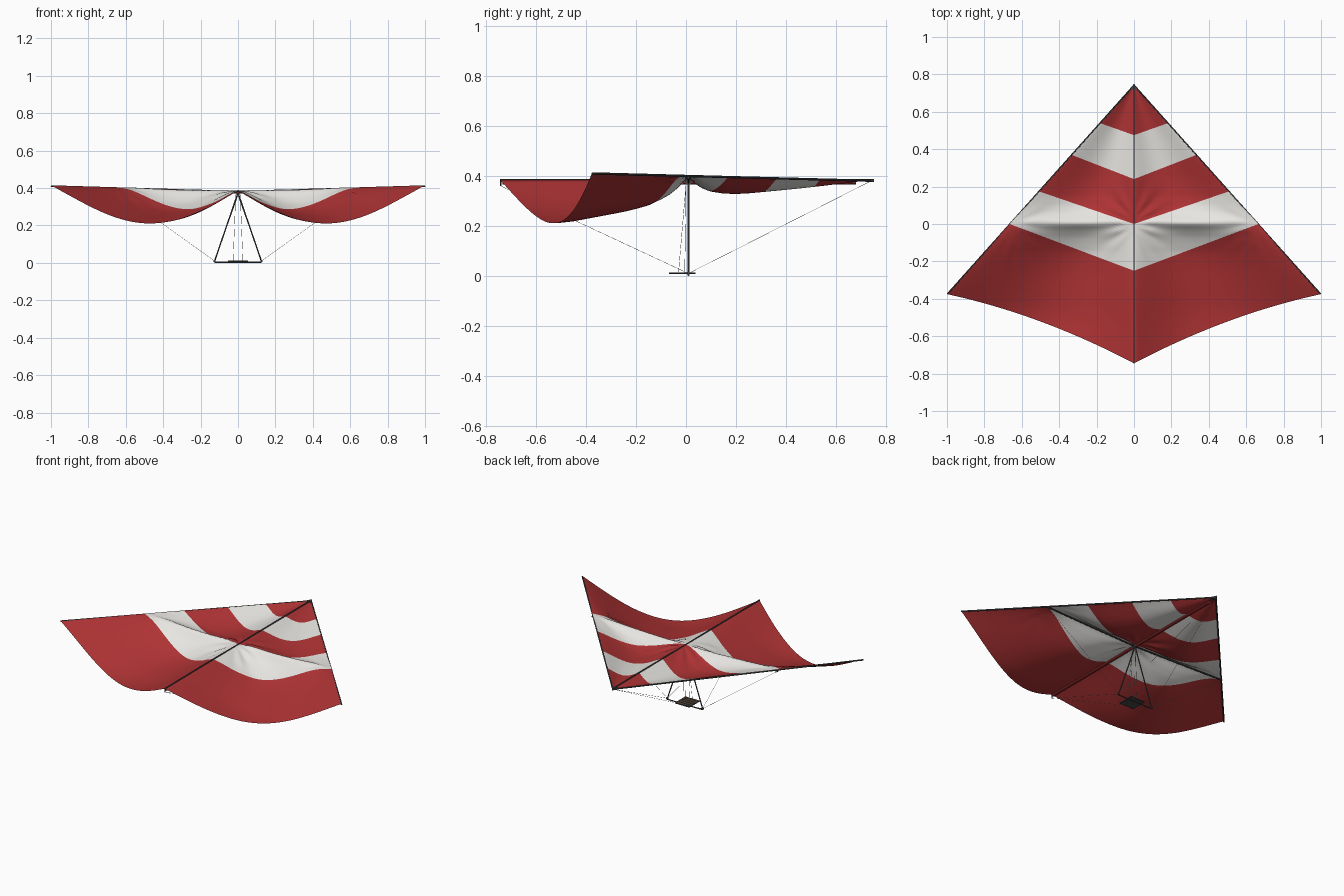
import bpy, math
from mathutils import Vector

cube = bpy.data.objects.get("Cube")
if cube:
    bpy.data.objects.remove(cube, do_unlink=True)


def material(name, rgb, rough=0.6):
    m = bpy.data.materials.new(name)
    m.use_nodes = True
    m.diffuse_color = (*rgb, 1)
    bsdf = m.node_tree.nodes["Principled BSDF"]
    bsdf.inputs["Base Color"].default_value = (*rgb, 1)
    bsdf.inputs["Roughness"].default_value = rough
    return m


RED = material("sail red", (0.43, 0.033, 0.035))
WHITE = material("sail white", (0.8, 0.79, 0.76))
DARK = material("dark tube", (0.06, 0.06, 0.065))
WIRE = material("wire grey", (0.3, 0.3, 0.3))
BROWN = material("harness brown", (0.12, 0.08, 0.05))


def mesh_object(name, verts, faces, mats):
    me = bpy.data.meshes.new(name)
    me.from_pydata(verts, [], faces)
    for m in mats:
        me.materials.append(m)
    ob = bpy.data.objects.new(name, me)
    bpy.context.collection.objects.link(ob)
    return ob


def tube(name, a, b, r, mat, sides=10):
    a, b = Vector(a), Vector(b)
    bpy.ops.mesh.primitive_cylinder_add(vertices=sides, radius=r, depth=(b - a).length,
                                        location=(a + b) / 2)
    ob = bpy.context.object
    ob.name = name
    ob.rotation_euler = (b - a).to_track_quat('Z', 'Y').to_euler()
    ob.data.materials.append(mat)
    bpy.ops.object.shade_smooth_by_angle()


def box(name, loc, size, mat):
    bpy.ops.mesh.primitive_cube_add(size=1, location=loc)
    ob = bpy.context.object
    ob.name = name
    ob.scale = size
    ob.data.materials.append(mat)


def interp(table, t):
    for (a, va), (b, vb) in zip(table, table[1:]):
        if t <= b:
            return va + (vb - va) * max(0, (t - a) / (b - a))
    return table[-1][1]


# Sail: rows of cloth follow the stripe seams, sagging on both sides of the crossbar
TOP = 0.385
SEAMS = [(0.74, 0.74), (0.475, 0.54), (0.24, 0.37), (0.0, 0.175), (-0.25, 0.0), (-0.745, -0.375)]
SAG = [(-0.75, 0.19), (-0.5, 0.19), (-0.3, 0.15), (-0.2, 0.13), (-0.1, 0.095), (-0.04, 0.05),
       (0, 0.004), (0.02, 0.004), (0.05, 0.04), (0.1, 0.06), (0.2, 0.065), (0.3, 0.055),
       (0.5, 0.033), (0.75, 0)]
STEPS, HALF = 20, 48


def folds(x, y, centre, amp):
    # soft creases radiating from a point on the crossbar
    dx = abs(abs(x) - centre)
    reach = math.hypot(dx, y)
    return amp * min(1, reach / 0.06) * math.exp(-(reach / 0.16) ** 2) * math.sin(
        14 * math.atan2(y, dx + 0.02))


def sail_point(row, u):
    band = min(int(row), len(SEAMS) - 2)
    f = row - band
    tail = f if band == len(SEAMS) - 2 else 0
    keel, edge = (p + (q - p) * f for p, q in zip(SEAMS[band], SEAMS[band + 1]))
    span = (0.745 - edge) / 1.12
    a = abs(u)
    y = keel + (edge - keel) * a + 0.155 * a * (1 - a) * tail
    x = u * span
    w = min(0.05, abs(y) / 2)
    depth = sum(interp(SAG, y + d) for d in (-w, 0, w)) / 3
    sag = depth * max(0, math.sin(math.pi * a)) ** (1.2 - 0.2 * tail)
    crease = (folds(x, y, 0, 0.008) + folds(x, y, 0.64, 0.004)) * min(1, 6 * a, 6 * (1 - a))
    return (x, y, TOP + 0.03 * a * span - sag + crease)


rows = STEPS * (len(SEAMS) - 1)
cols = 2 * HALF
verts = [sail_point(r / STEPS, c / HALF - 1) for r in range(rows + 1) for c in range(cols + 1)]
faces = []
for r in range(rows):
    for c in range(cols):
        i = r * (cols + 1) + c
        faces.append((i, i + cols + 1, i + cols + 2, i + 1))
sail = mesh_object("sail", verts, faces, [RED, WHITE])
for p in sail.data.polygons:
    p.use_smooth = True
    p.material_index = (p.index // cols // STEPS) % 2

# Airframe, carried just under the cloth
NOSE = (0, 0.742, TOP - 0.004)
HUB = (0, 0.01, TOP - 0.01)
TAIL = (0, -0.741, TOP - 0.025)
tube("keel", (0, 0.745, TOP), (0, -0.745, TOP), 0.004, DARK)
tube("keel_pocket", (0, 0.68, TOP - 0.01), (0, -0.735, TOP - 0.01), 0.008, RED)
tube("tail_post", (0, -0.741, TOP), TAIL, 0.003, DARK)
bpy.ops.mesh.primitive_cylinder_add(vertices=3, radius=0.022, depth=0.012,
                                    location=(0, 0.73, TOP - 0.003))
nose_plate = bpy.context.object
nose_plate.name = "nose_plate"
nose_plate.data.materials.append(DARK)
box("hub_bracket", HUB, (0.018, 0.025, 0.018), DARK)

for side, label in ((1, "left"), (-1, "right")):
    tip = (side * 0.998, -0.375, TOP + 0.025)
    joint = (side * 0.66, 0.01, TOP + 0.008)
    foot = (side * 0.125, 0.01, 0.01)
    tube(label + "_leading_edge", NOSE, tip, 0.0045, DARK)
    tube(label + "_crossbar", HUB, joint, 0.0045, DARK)
    tube(label + "_upright", HUB, foot, 0.0035, DARK)
    box(label + "_foot_bracket", foot, (0.01, 0.01, 0.01), DARK)
    # Rigging
    for end, anchor in (("side", joint), ("front", NOSE), ("rear", TAIL)):
        tube(f"{label}_{end}_wire", foot, anchor, 0.0007, WIRE, 6)
    # Hang straps and harness rails
    for end, y in (("front", -0.005), ("rear", -0.03)):
        tube(f"{label}_{end}_strap", (side * 0.012, 0, TOP - 0.02), (side * 0.026, y, 0.012),
             0.0008, WIRE, 6)
    tube(label + "_harness_rail", (side * 0.05, 0.038, 0.01), (side * 0.05, -0.068, 0.01),
         0.003, DARK)

tube("base_bar", (-0.125, 0.01, 0.0035), (0.125, 0.01, 0.0035), 0.0035, DARK)

# Prone harness mat with cross slats
box("harness_mat", (0, -0.015, 0.009), (0.1, 0.106, 0.004), DARK)
for k in range(5):
    box(f"harness_slat_{k + 1}", (0, 0.029 - 0.022 * k, 0.012), (0.098, 0.013, 0.003), BROWN)
